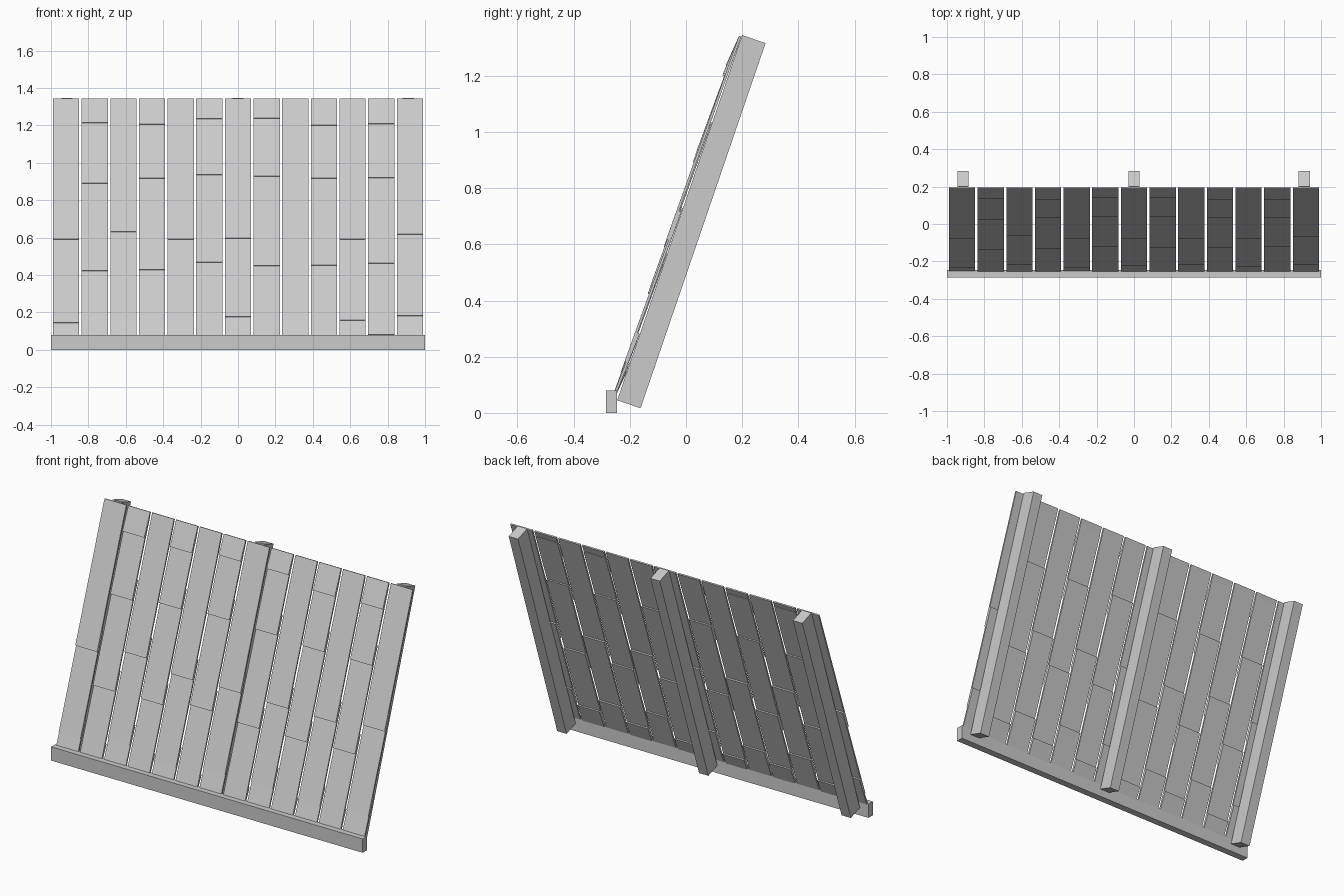
import bpy
import bmesh
import random
from mathutils import Matrix, Vector

random.seed(4)
cube = bpy.data.objects.get("Cube")
if cube:
    bpy.data.objects.remove(cube, do_unlink=True)

grey = bpy.data.materials.new("weathered_grey")
grey.use_nodes = True
tone = (0.6, 0.6, 0.6, 1)
grey.diffuse_color = tone
grey.node_tree.nodes["Principled BSDF"].inputs["Base Color"].default_value = tone

# Leaning frame: across the wall, outward from its face, up its slope
across = Vector((1, 0, 0))
slope = Vector((0, 0.445, 1.30)).normalized()
outward = across.cross(slope)
lean = Matrix((across, -outward, slope)).transposed().to_4x4()
lean.translation = Vector((0, -0.245, 0.045))
if outward.y > 0:
    outward = -outward
LENGTH = 1.374


def add_box(bm, low, high, shear=0.0):
    """Box between two corners; shear pushes its upper end backward."""
    verts = bmesh.ops.create_cube(bm, size=1)["verts"]
    for v in verts:
        top = v.co.z > 0
        v.co = Vector([a + (b - a) * (c + 0.5) for a, b, c in zip(low, high, v.co)])
        if top:
            v.co.y += shear


def finish(bm, name, matrix=Matrix.Identity(4)):
    mesh = bpy.data.meshes.new(name)
    bmesh.ops.transform(bm, matrix=matrix, verts=bm.verts)
    bmesh.ops.recalc_face_normals(bm, faces=bm.faces)
    bm.to_mesh(mesh)
    bm.free()
    mesh.materials.append(grey)
    obj = bpy.data.objects.new(name, mesh)
    bpy.context.collection.objects.link(obj)


# Bottom beam along the front
bm = bmesh.new()
add_box(bm, (-1, -0.285, 0), (1, -0.245, 0.08))
finish(bm, "bottom_beam")

# Three support posts behind the boards
for side, x in (("right", -0.915), ("middle", 0), ("left", 0.91)):
    bm = bmesh.new()
    add_box(bm, (x - 0.03, 0, 0), (x + 0.03, 0.088, LENGTH))
    finish(bm, side + "_post", lean)

# Columns of thin boards, each overlapping the one below it
COLUMNS = 13
pitch = 1.992 / COLUMNS
for i in range(COLUMNS):
    x = -0.996 + pitch * (i + 0.5)
    joints = [0.17, 0.65] if i % 2 == 0 else [0.06, 0.47, 0.97, 1.29]
    joints = [j + random.uniform(-0.03, 0.03) for j in joints]
    starts = [0] + [j - 0.055 for j in joints]
    ends = [j + 0.055 for j in joints] + [LENGTH - 0.006]
    bm = bmesh.new()
    for start, end in zip(starts, ends):
        add_box(bm, (x - 0.07, -0.02, max(start, 0)),
                (x + 0.07, -0.011, min(end, LENGTH - 0.006)), shear=0.01)
    finish(bm, "board_column_%d" % (i + 1), lean)
